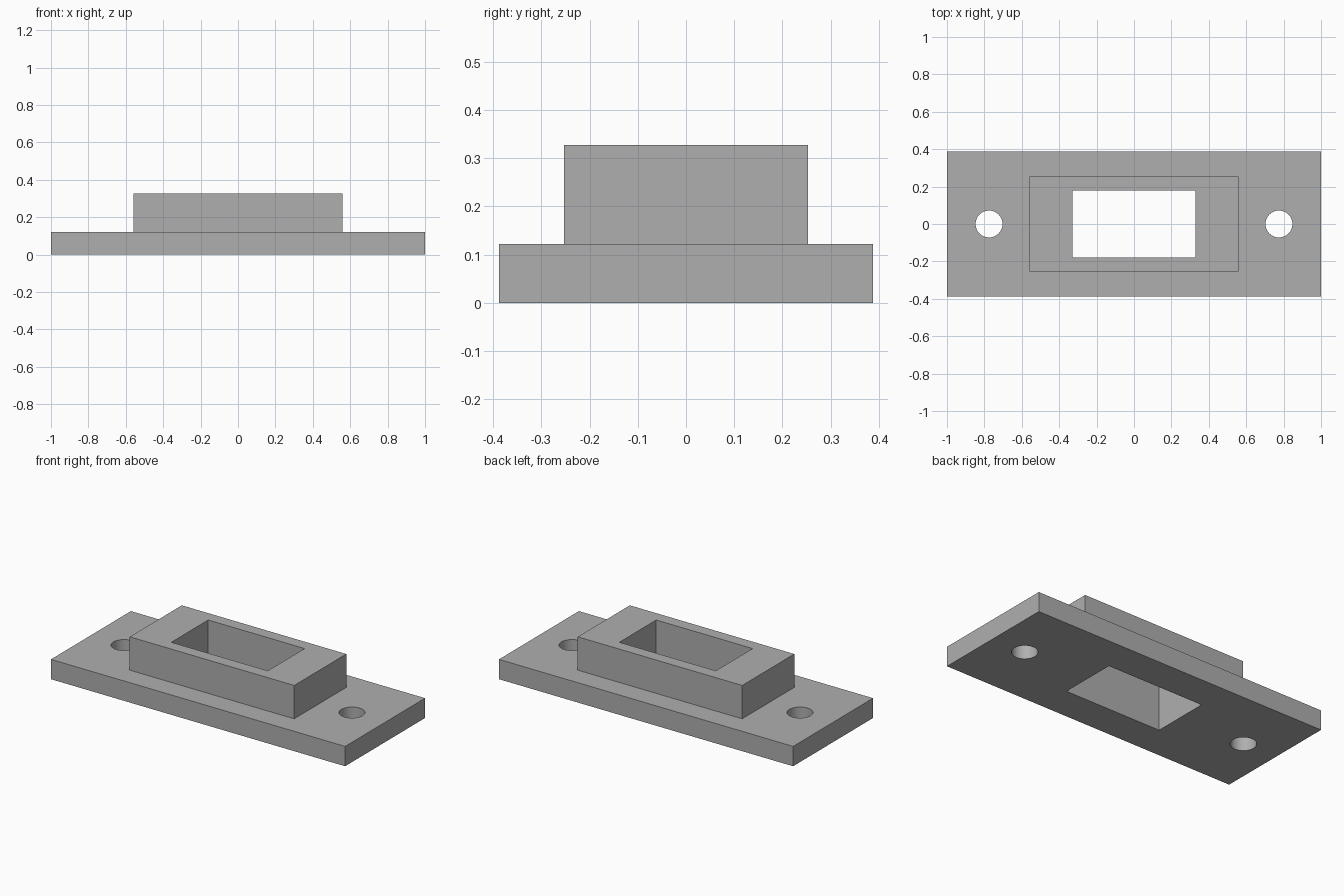
import bpy
import math

default = bpy.data.objects.get("Cube")
if default:
    bpy.data.objects.remove(default, do_unlink=True)

# Overall sizes
PLATE_TOP = 0.122
COLLAR_TOP = 0.327

grey = bpy.data.materials.new("plain grey")
grey.use_nodes = True
colour = (0.43, 0.43, 0.43, 1)
grey.diffuse_color = colour
grey.node_tree.nodes["Principled BSDF"].inputs["Base Color"].default_value = colour


def finish(name):
    obj = bpy.context.object
    obj.name = name
    bpy.ops.object.transform_apply(location=False, rotation=False, scale=True)
    obj.data.materials.append(grey)
    return obj


def box(name, width, depth, bottom, top):
    bpy.ops.mesh.primitive_cube_add(size=1, location=(0, 0, (bottom + top) / 2))
    bpy.context.object.scale = (width, depth, top - bottom)
    return finish(name)


def combine(target, tool, operation):
    """Apply a boolean to the target and discard the tool."""
    tool.hide_render = True
    mod = target.modifiers.new(tool.name, 'BOOLEAN')
    mod.operation = operation
    mod.solver = 'EXACT'
    mod.object = tool
    bpy.context.view_layer.objects.active = target
    bpy.ops.object.modifier_apply(modifier=mod.name)
    bpy.data.objects.remove(tool, do_unlink=True)


# Mounting plate with the raised collar joined on
plate = box("mounting_plate", 2, 0.776, 0, PLATE_TOP)
collar = box("raised_collar", 1.118, 0.506, PLATE_TOP / 2, COLLAR_TOP)
combine(plate, collar, 'UNION')

# Rectangular window through both
window = box("window_cutter", 0.656, 0.358, -0.1, COLLAR_TOP + 0.1)
combine(plate, window, 'DIFFERENCE')

# Screw hole at each end
for side, label in ((1, "left"), (-1, "right")):
    bpy.ops.mesh.primitive_cylinder_add(
        vertices=48, radius=0.072, depth=1, location=(side * 0.775, 0, 0))
    combine(plate, finish(label + "_screw_hole_cutter"), 'DIFFERENCE')

# Smooth hole walls, crisp edges elsewhere
bpy.ops.object.select_all(action='DESELECT')
plate.select_set(True)
bpy.context.view_layer.objects.active = plate
bpy.ops.object.shade_smooth_by_angle(angle=math.radians(30))
